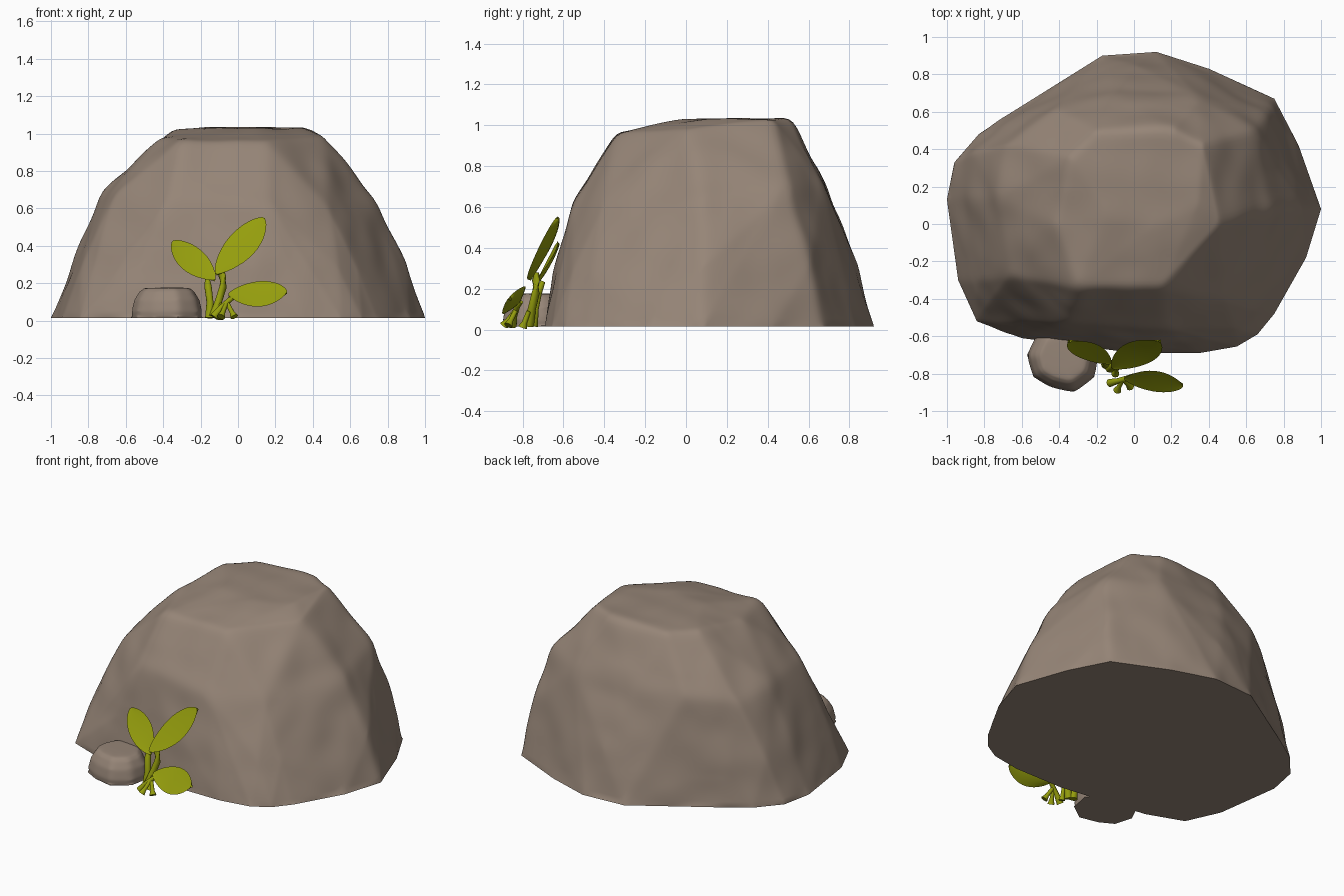
import bpy, bmesh, math
from mathutils import Vector, noise

cube = bpy.data.objects.get("Cube")
if cube:
    bpy.data.objects.remove(cube, do_unlink=True)


def material(name, rgb):
    m = bpy.data.materials.new(name)
    m.use_nodes = True
    m.diffuse_color = (*rgb, 1)
    m.node_tree.nodes["Principled BSDF"].inputs["Base Color"].default_value = (*rgb, 1)
    return m


STONE = material("warm grey stone", (0.305, 0.235, 0.185))
GREEN = material("leaf green", (0.30, 0.34, 0.004))


def add_object(name, bm, mat, angle=40):
    bmesh.ops.recalc_face_normals(bm, faces=bm.faces)
    mesh = bpy.data.meshes.new(name)
    bm.to_mesh(mesh)
    bm.free()
    obj = bpy.data.objects.new(name, mesh)
    bpy.context.collection.objects.link(obj)
    mesh.materials.append(mat)
    bpy.ops.object.select_all(action="DESELECT")
    obj.select_set(True)
    bpy.context.view_layer.objects.active = obj
    bpy.ops.object.shade_smooth_by_angle(angle=math.radians(angle))
    return obj


def rock(name, points, floor, cuts, rounds, rough):
    """Convex boulder with softened ridges and a crisp flat underside."""
    bm = bmesh.new()
    for p in points:
        bm.verts.new(p)
    bmesh.ops.convex_hull(bm, input=bm.verts)
    bmesh.ops.delete(bm, geom=[v for v in bm.verts if not v.link_faces], context="VERTS")
    for _ in range(cuts):
        bmesh.ops.subdivide_edges(bm, edges=bm.edges, cuts=1, use_grid_fill=True)
    bmesh.ops.triangulate(bm, faces=bm.faces)
    upper = [v for v in bm.verts if v.co.z > floor + 0.005]
    for _ in range(rounds):
        bmesh.ops.smooth_vert(bm, verts=upper, factor=0.5,
                              use_axis_x=True, use_axis_y=True, use_axis_z=True)
    bm.normal_update()
    for v in upper:
        v.co += v.normal * noise.noise(v.co * 5) * rough
    return add_object(name, bm, STONE)


# Boulder: ground outline, shoulder ring, and plateau
ground = [(1, .08), (.92, -.18), (.75, -.48), (.66, -.59), (.55, -.655), (.35, -.69), (0, -.69),
          (-.3, -.65), (-.6, -.61), (-.84, -.52), (-.94, -.3), (-1, .13), (-.96, .33),
          (-.83, .48), (-.65, .6), (-.17, .9), (.12, .92), (.4, .83), (.75, .67), (.88, .42)]
shoulder = [(.73, .08, .66), (.65, .5, .7), (.35, .68, .7), (-.1, .7, .68), (-.42, .61, .7),
            (-.68, .42, .66), (-.73, .13, .69), (-.66, -.28, .68), (-.36, -.52, .67),
            (.17, -.56, .62), (.48, -.4, .62)]
plateau = [(.47, 0, .98), (.37, .43, 1.03), (.2, .51, 1.035), (-.2, .5, 1.03), (-.34, .36, 1.02),
           (-.42, 0, .975), (-.3, -.34, .96), (.15, -.34, .96),
           (-.15, .05, 1.03), (.1, -.02, 1.03), (.34, .1, 1.03)]


def swell(p):
    """Outline point partway up the flank, bulging slightly outwards."""
    near = min(shoulder, key=lambda s: (Vector(s[:2]) - Vector(p)).length)
    mid = Vector((*p, .015)).lerp(Vector(near), .45)
    return (mid.x * 1.025, mid.y * 1.025, mid.z)


rock("boulder", [(x, y, .015) for x, y in ground] + [swell(p) for p in ground[::2]]
     + shoulder + plateau, .015, 4, 4, .011)

# Small stone beside the boulder
outline = [(-.575, -.7), (-.54, -.82), (-.45, -.87), (-.32, -.9), (-.21, -.82), (-.185, -.69),
           (-.28, -.55), (-.5, -.55)]
centre = Vector((-.38, -.71))
stone = []
for z, scale in ((.015, .98), (.05, 1), (.11, .93), (.155, .78), (.175, .64)):
    for p in outline:
        q = centre.lerp(Vector(p), scale)
        stone.append((q.x, q.y, z))
rock("small_stone", stone, .015, 3, 6, .004)


def leaf(name, base, tip, width, facing):
    """Thin oval blade, fuller towards its rounded tip and cupped along the midrib."""
    base, tip = Vector(base), Vector(tip)
    along = tip - base
    normal = Vector(facing)
    normal = (normal - along * normal.dot(along) / along.length_squared).normalized()
    side = along.normalized().cross(normal)
    bm = bmesh.new()
    rows, cols = 18, 6
    for sign in (1, -1):
        grid = []
        for i in range(rows + 1):
            t = (1 - math.cos(math.pi * i / rows)) / 2
            half = width / 2 * max(math.sin(math.pi * t ** 1.12), .02) ** .58
            line = []
            for j in range(cols + 1):
                s = 2 * j / cols - 1
                lift = .01 * s * s + sign * .008 * (1 - s * s) - .01 * math.sin(math.pi * t)
                line.append(bm.verts.new(base + along * t + side * half * s + normal * lift))
            grid.append(line)
        for a, b in zip(grid, grid[1:]):
            for j in range(cols):
                bm.faces.new((a[j], a[j + 1], b[j + 1], b[j]))
    bmesh.ops.remove_doubles(bm, verts=bm.verts, dist=.0005)
    add_object(name, bm, GREEN, 60)


def stem(name, path, radii):
    """Tapered round stalk through a few points."""
    bm = bmesh.new()
    pts = [Vector(p) for p in path]
    rings = []
    for i, p in enumerate(pts):
        d = pts[min(i + 1, len(pts) - 1)] - pts[max(i - 1, 0)]
        turn = d.to_track_quat("Z", "Y")
        rings.append([bm.verts.new(p + turn @ Vector((math.cos(a), math.sin(a), 0)) * radii[i])
                      for a in (k * math.tau / 10 for k in range(10))])
    for a, b in zip(rings, rings[1:]):
        for k in range(10):
            bm.faces.new((a[k], a[k - 1], b[k - 1], b[k]))
    bm.faces.new(rings[0])
    bm.faces.new(rings[-1])
    add_object(name, bm, GREEN, 60)


# Plant blades
leaf("tall_leaf", (-.115, -.765, .245), (.14, -.625, .545), .185, (-.2, -.8, .6))
leaf("right_leaf", (-.125, -.74, .215), (-.35, -.625, .42), .155, (0, -.82, .57))
leaf("low_leaf", (-.05, -.82, .135), (.262, -.86, .15), .175, (.1, -.75, .6))

# Stalks and root sprouts
stem("tall_stem", [(-.13, -.77, .02), (-.105, -.755, .1), (-.08, -.735, .18), (-.085, -.735, .24), (-.085, -.73, .28)],
     [.026, .02, .02, .02, .012])
stem("right_stem", [(-.15, -.75, .015), (-.15, -.74, .1), (-.16, -.725, .18), (-.165, -.7, .235)],
     [.026, .019, .02, .012])
stem("low_stem", [(-.13, -.85, .02), (-.09, -.84, .07), (-.04, -.825, .115), (0, -.805, .135)],
     [.022, .015, .014, .008])
for i, (foot, top) in enumerate([((-.09, -.89, .02), (-.06, -.83, .1)),
                                 ((-.02, -.87, .02), (-.06, -.83, .1)),
                                 ((-.1, -.8, .01), (-.09, -.77, .09))]):
    foot, top = Vector(foot), Vector(top)
    stem(f"sprout_{i + 1}", [foot, foot.lerp(top, .3), top], [.022, .013, .011])
